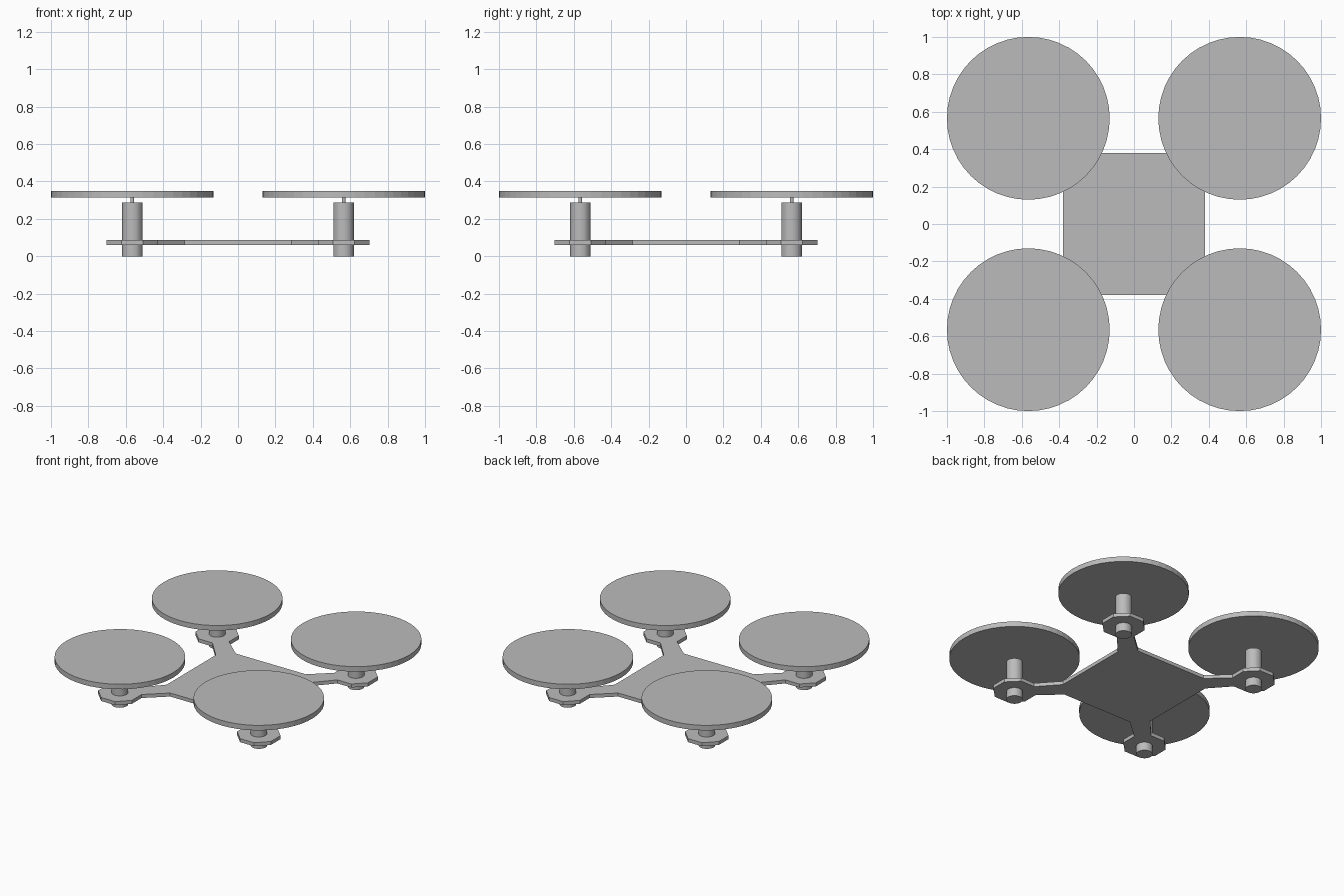
import bpy, bmesh, math
from mathutils import Vector

if "Cube" in bpy.data.objects:
    bpy.data.objects.remove(bpy.data.objects["Cube"])

grey = bpy.data.materials.new("light grey")
grey.use_nodes = True
grey.diffuse_color = (0.5, 0.5, 0.5, 1)
grey.node_tree.nodes["Principled BSDF"].inputs["Base Color"].default_value = (0.5, 0.5, 0.5, 1)

CENTRE = 0.565       # rotor axis offset in x and y
BODY = 0.38          # half side of the body plate
CORNER = 0.285       # where the arm edges leave the body side
PAD = 0.148          # motor pad corner radius


def prism(name, outline, bottom, top):
    """Extrude a flat outline upwards."""
    bm = bmesh.new()
    face = bm.faces.new([bm.verts.new((x, y, bottom)) for x, y in outline])
    up = bmesh.ops.extrude_face_region(bm, geom=[face])["geom"]
    bmesh.ops.translate(bm, vec=(0, 0, top - bottom),
                        verts=[v for v in up if isinstance(v, bmesh.types.BMVert)])
    bmesh.ops.recalc_face_normals(bm, faces=bm.faces)
    mesh = bpy.data.meshes.new(name)
    bm.to_mesh(mesh)
    bm.free()
    mesh.materials.append(grey)
    obj = bpy.data.objects.new(name, mesh)
    bpy.context.collection.objects.link(obj)
    return obj


def circle(x, y, radius, count):
    return [(x + radius * math.cos(math.tau * i / count),
             y + radius * math.sin(math.tau * i / count)) for i in range(count)]


# Frame: square body, four tapered diagonal arms and octagonal motor pads
outline = []
for quarter in range(4):
    turn = math.radians(90 * quarter)
    points = [(BODY, CORNER)]
    for step in range(8):
        a = math.radians(45 - 157.5 + 45 * step)
        points.append((CENTRE + PAD * math.cos(a), CENTRE + PAD * math.sin(a)))
    points.append((CORNER, BODY))
    for x, y in points:
        outline.append((x * math.cos(turn) - y * math.sin(turn),
                        x * math.sin(turn) + y * math.cos(turn)))
prism("frame_plate", outline, 0.061, 0.087)

# Motors, shafts and rotor discs
for sy, end in ((-1, "front"), (1, "back")):
    for sx, side in ((1, "left"), (-1, "right")):
        x, y = sx * CENTRE, sy * CENTRE
        tag = end + "_" + side
        parts = [prism("motor_" + tag, circle(x, y, 0.055, 32), 0, 0.287),
                 prism("shaft_" + tag, circle(x, y, 0.01, 16), 0.287, 0.32),
                 prism("rotor_disc_" + tag, circle(x, y, 0.435, 48), 0.313, 0.35)]
        for obj in parts:
            bpy.ops.object.select_all(action="DESELECT")
            obj.select_set(True)
            bpy.context.view_layer.objects.active = obj
            bpy.ops.object.shade_smooth_by_angle(angle=math.radians(5))
